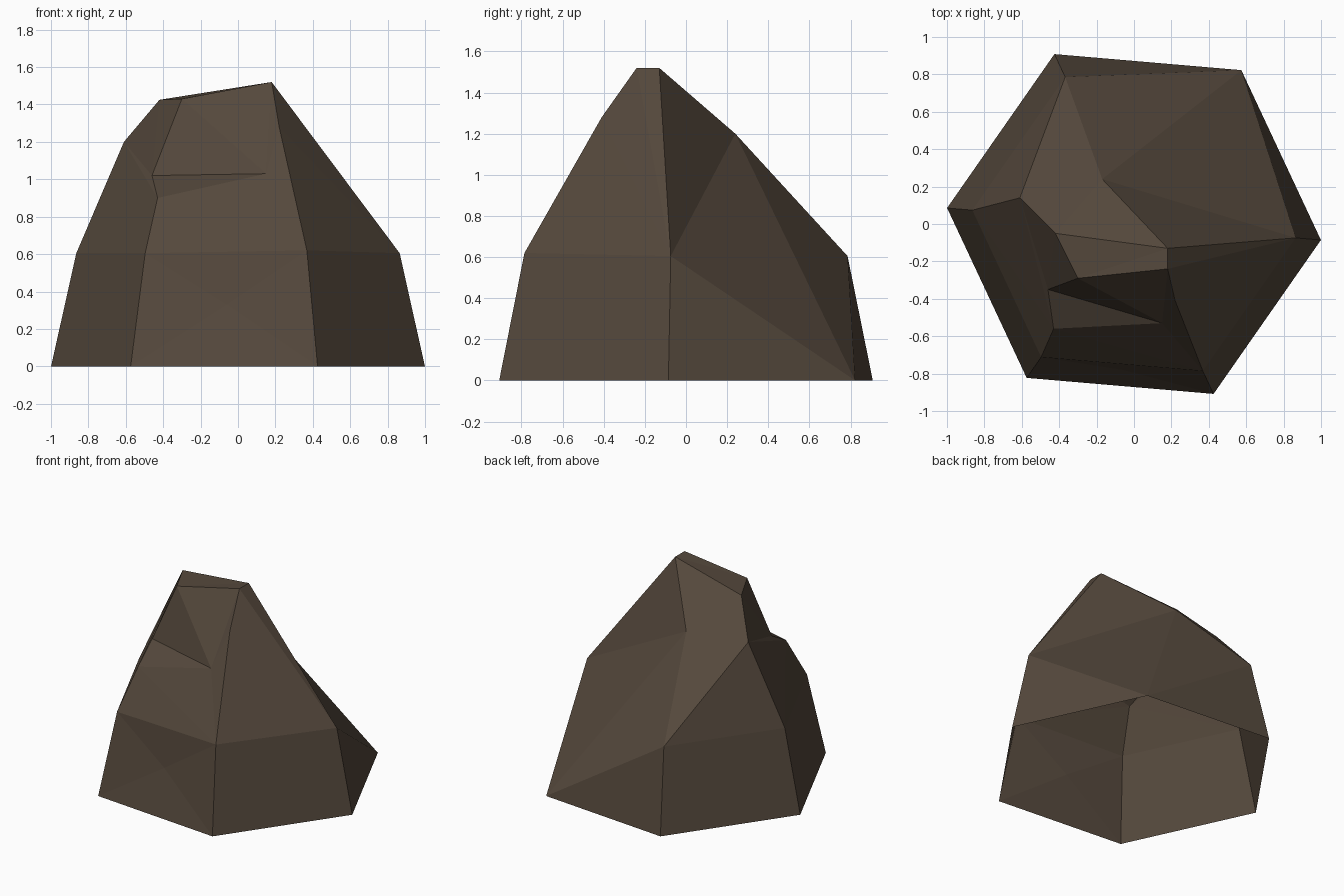
import bpy, bmesh, math

if "Cube" in bpy.data.objects:
    bpy.data.objects.remove(bpy.data.objects["Cube"])

bm = bmesh.new()
v = {}

# Base hexagon and the tapered shoulder ring above it (corner 1 has no shoulder)
for k in range(6):
    a = math.radians(60 * k - 4.9)
    x, y = 1.003 * math.cos(a), 1.003 * math.sin(a)
    v[f"b{k}"] = bm.verts.new((x, y, 0))
    if k != 1:
        v[f"r{k}"] = bm.verts.new((x * 0.865, y * 0.865, 0.62 if k == 5 else 0.605))

# Crown, back slope, left ridge and front notch points
points = {
    "topF": (0.18, -0.24, 1.52), "topB": (0.18, -0.13, 1.52),
    "topL": (-0.42, -0.05, 1.425), "brow": (-0.30, -0.29, 1.43),
    "ridge": (-0.61, 0.14, 1.20), "back": (-0.17, 0.24, 1.20),
    "edge": (0.22, -0.41, 1.28), "notchIn": (-0.46, -0.35, 1.02),
    "notchR": (0.15, -0.53, 1.03), "ledge": (-0.43, -0.56, 0.90),
    "dent": (-0.06, -0.78, 0.33),
}
for name, co in points.items():
    v[name] = bm.verts.new(co)

faces = [
    # lower walls
    "b0 b1 r0", "b1 b2 r2", "b2 b3 r3", "b2 r3 r2", "b3 b4 r4", "b3 r4 r3",
    "b5 b0 r5", "b0 r0 r5",
    "b4 b5 dent", "b5 r5 dent", "r5 r4 dent", "r4 b4 dent",
    # back and right slopes
    "b1 back r0", "b1 r2 back", "r0 back topB",
    "r0 topB topF", "r0 topF edge", "r0 edge r5",
    # crown
    "brow topF topB", "brow topB topL", "topL topB back",
    "topL back r2", "topL r2 ridge", "ridge r2 r3",
    # left side
    "ridge r3 ledge", "r3 r4 ledge", "ridge ledge notchIn",
    "ridge notchIn topL", "topL notchIn brow",
    # front with notch
    "r4 r5 ledge", "r5 notchR ledge", "r5 edge notchR",
    "ledge notchR notchIn", "notchIn notchR brow",
    "brow notchR topF", "topF notchR edge",
]
for f in faces:
    bm.faces.new([v[n] for n in f.split()])
bmesh.ops.recalc_face_normals(bm, faces=bm.faces)

mesh = bpy.data.meshes.new("rock")
bm.to_mesh(mesh)
bm.free()
rock = bpy.data.objects.new("rock", mesh)
bpy.context.collection.objects.link(rock)

# Dark brown stone
mat = bpy.data.materials.new("brown_stone")
mat.diffuse_color = (0.09, 0.065, 0.045, 1)
mat.use_nodes = True
mat.node_tree.nodes["Principled BSDF"].inputs["Base Color"].default_value = mat.diffuse_color
mesh.materials.append(mat)
